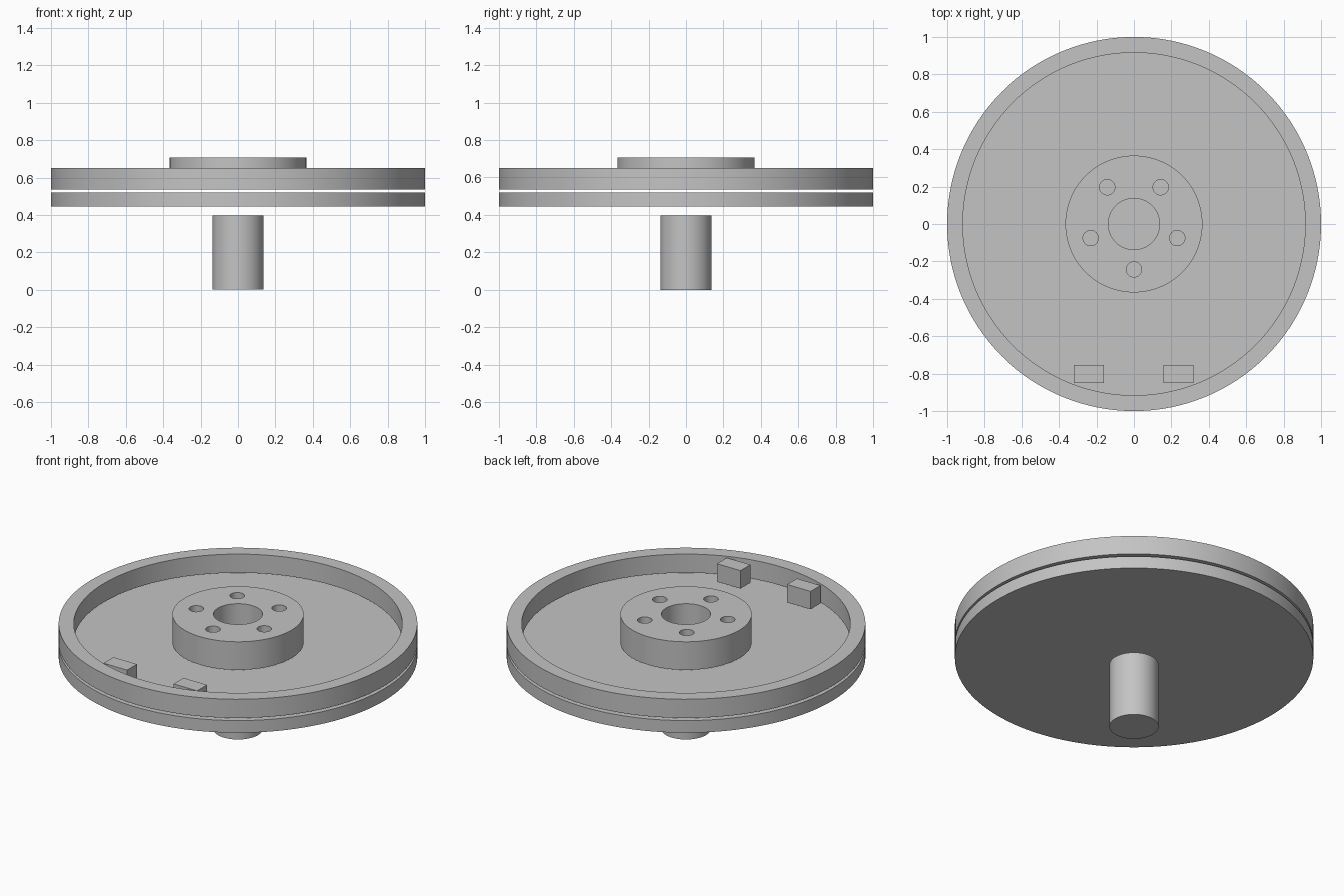
import bpy
import bmesh
from math import sin, cos, radians, tau

if "Cube" in bpy.data.objects:
    bpy.data.objects.remove(bpy.data.objects["Cube"], do_unlink=True)

grey = bpy.data.materials.new("plain grey metal")
grey.use_nodes = True
colour = (0.55, 0.55, 0.55, 1)
grey.diffuse_color = colour
grey.node_tree.nodes["Principled BSDF"].inputs["Base Color"].default_value = colour


def add_object(name, mesh):
    obj = bpy.data.objects.new(name, mesh)
    mesh.materials.clear()
    mesh.materials.append(grey)
    bpy.context.collection.objects.link(obj)
    return obj


def plate(name, circles, bottom, top):
    """Extrude nested circles (x, y, radius, sides); inner ones become holes."""
    curve = bpy.data.curves.new(name + " outline", "CURVE")
    curve.dimensions = "2D"
    curve.fill_mode = "BOTH"
    curve.extrude = (top - bottom) / 2
    for x, y, radius, sides in circles:
        spline = curve.splines.new("POLY")
        spline.points.add(sides - 1)
        spline.use_cyclic_u = True
        for i, point in enumerate(spline.points):
            a = tau * i / sides
            point.co = (x + radius * cos(a), y + radius * sin(a), 0, 1)
    helper = bpy.data.objects.new(name + " helper", curve)
    bpy.context.collection.objects.link(helper)
    bpy.context.view_layer.update()
    evaluated = helper.evaluated_get(bpy.context.evaluated_depsgraph_get())
    mesh = bpy.data.meshes.new_from_evaluated(evaluated) if hasattr(
        bpy.data.meshes, "new_from_evaluated") else bpy.data.meshes.new_from_object(evaluated)
    bpy.data.objects.remove(helper, do_unlink=True)
    bpy.data.curves.remove(curve)

    # Weld caps to walls
    bm = bmesh.new()
    bm.from_mesh(mesh)
    bmesh.ops.remove_doubles(bm, verts=bm.verts, dist=0.0001)
    bmesh.ops.recalc_face_normals(bm, faces=bm.faces)
    bmesh.ops.translate(bm, verts=bm.verts, vec=(0, 0, (bottom + top) / 2))
    bm.to_mesh(mesh)
    bm.free()

    obj = add_object(name, mesh)
    bpy.ops.object.select_all(action="DESELECT")
    obj.select_set(True)
    bpy.context.view_layer.objects.active = obj
    bpy.ops.object.shade_smooth_by_angle(angle=radians(30))
    return obj


def block(name, centre, size):
    bm = bmesh.new()
    bmesh.ops.create_cube(bm, size=1)
    bmesh.ops.scale(bm, verts=bm.verts, vec=size)
    bmesh.ops.translate(bm, verts=bm.verts, vec=centre)
    mesh = bpy.data.meshes.new(name)
    bm.to_mesh(mesh)
    bm.free()
    return add_object(name, mesh)


# Shaft and base disc, each separated by a small gap
plate("shaft", [(0, 0, 0.137, 64)], 0, 0.398)
plate("base_disc", [(0, 0, 1, 128)], 0.444, 0.519)

# Raised outer rim
seat = 0.535
plate("outer_rim", [(0, 0, 1, 128), (0, 0, 0.916, 128)], seat, 0.65)

# Hub with a centre bore and five bolt holes
hub = [(0, 0, 0.366, 96), (0, 0, 0.137, 64)]
for i in range(5):
    a = radians(-90) + tau * i / 5
    hub.append((0.243 * cos(a), 0.243 * sin(a), 0.041, 32))
plate("hub", hub, seat, 0.708)

# Pair of stop blocks inside the front of the rim
for side, x in (("left", 0.237), ("right", -0.24)):
    block(side + "_stop_block", (x, -0.802, (seat + 0.645) / 2), (0.16, 0.096, 0.645 - seat))
